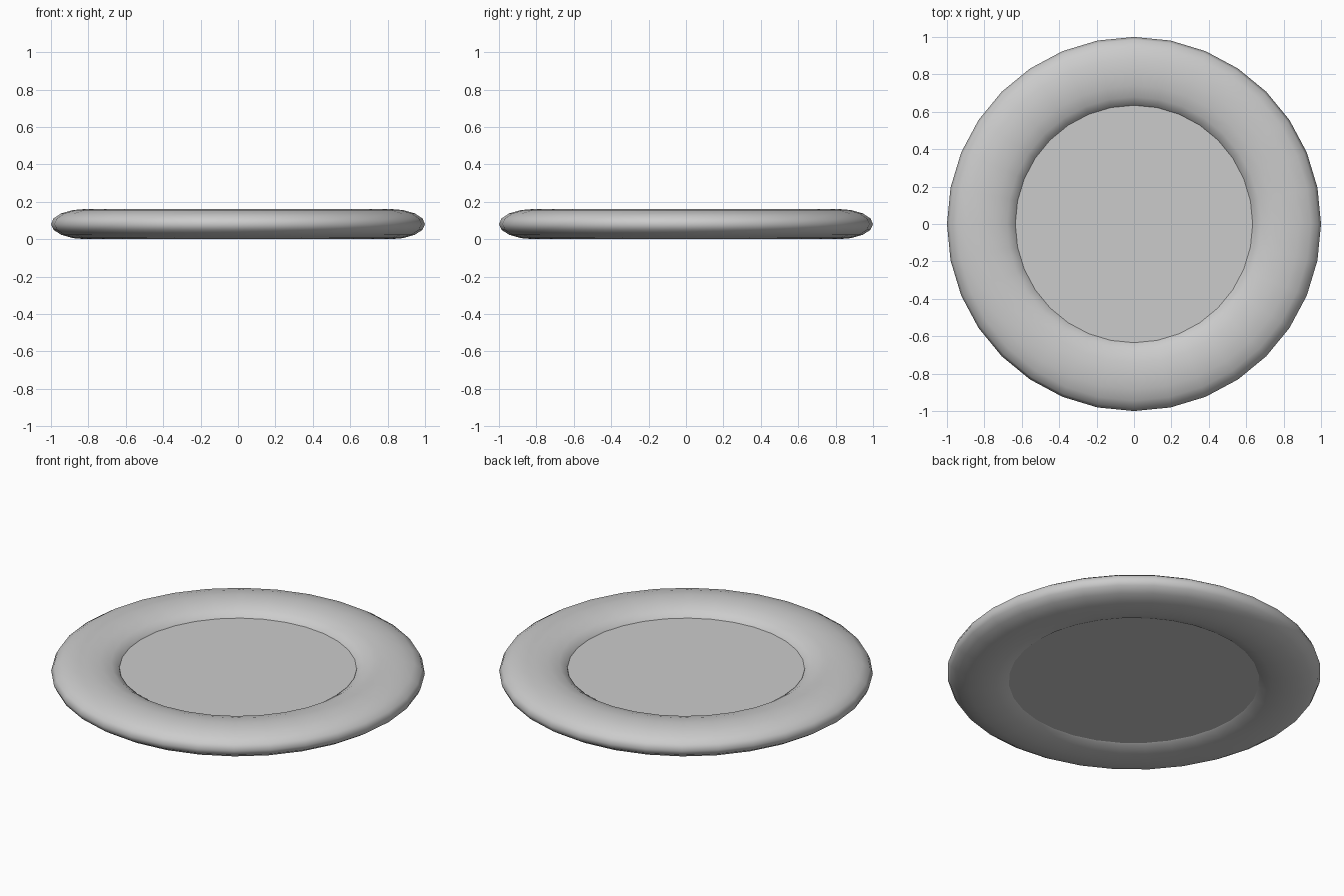
import bpy

if "Cube" in bpy.data.objects:
    bpy.data.objects.remove(bpy.data.objects["Cube"])

SEG = 32
MID = 0.081          # half height of the ring
MAJOR, MINOR = 0.812, 0.188

# Flattened rounded rim
bpy.ops.mesh.primitive_torus_add(major_segments=SEG, minor_segments=16,
                                 major_radius=MAJOR, minor_radius=MINOR,
                                 location=(0, 0, MID))
rim = bpy.context.object
rim.name = "rim"
rim.scale = (1, 1, MID / MINOR)
bpy.ops.object.transform_apply(location=False, rotation=False, scale=True)
bpy.ops.object.shade_smooth()

# Flat centre disc, its edge buried in the rim
bottom, top = 0.029, 0.104
bpy.ops.mesh.primitive_cylinder_add(vertices=SEG, radius=0.74, depth=top - bottom,
                                    location=(0, 0, (top + bottom) / 2))
disc = bpy.context.object
disc.name = "centre_disc"
bpy.ops.object.shade_smooth_by_angle()
